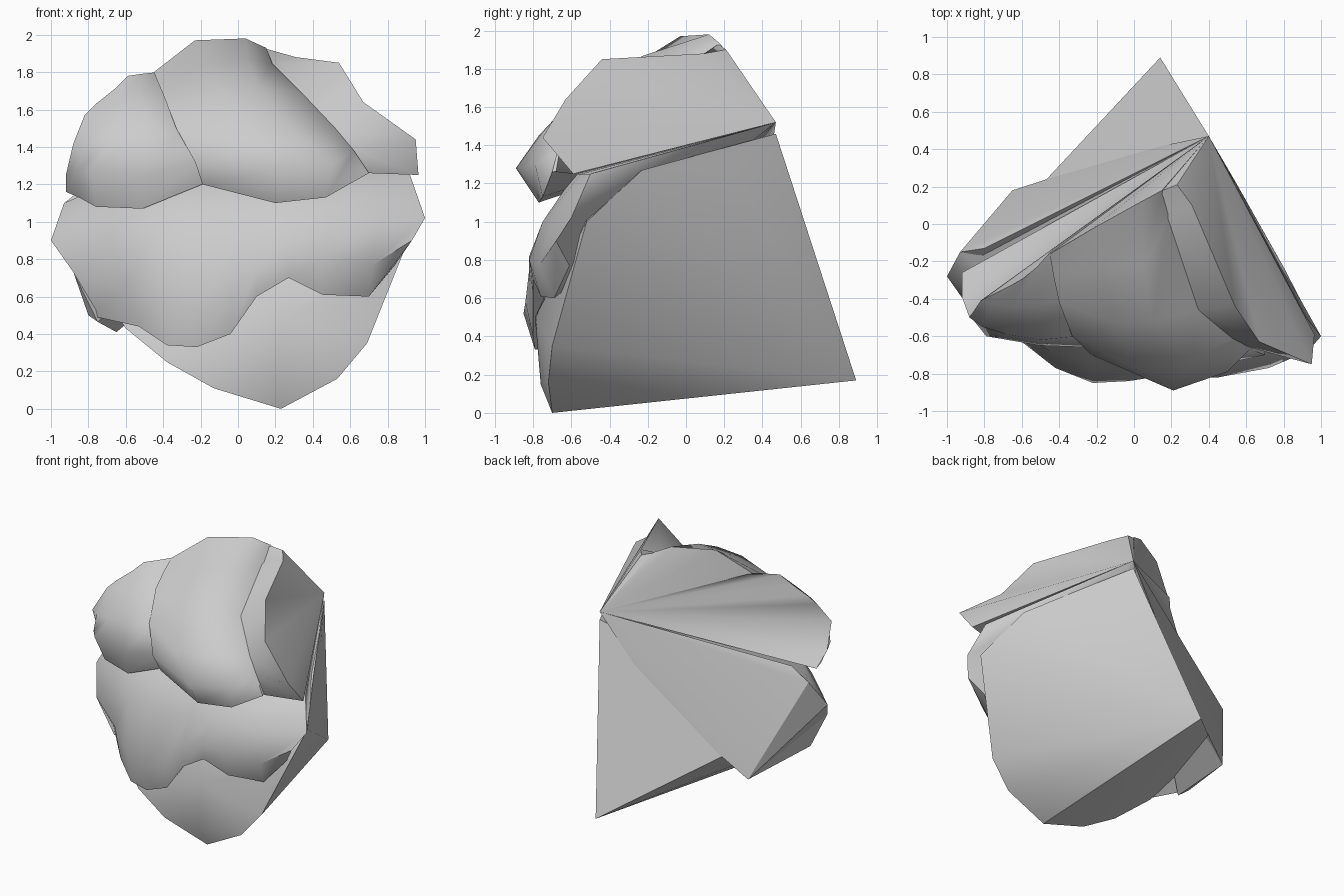
import bpy, bmesh, math

stone = bpy.data.materials.new("light grey stone")
stone.diffuse_color = (0.604, 0.604, 0.604, 1)

BACK = (0.4, 0.47, 1.52)      # upper back point where the lobes meet
FOOT = (0.14, 0.89, 0.17)     # low back point of the base


def finish(name, bm, angle):
    bmesh.ops.recalc_face_normals(bm, faces=bm.faces)
    me = bpy.data.meshes.new(name)
    bm.to_mesh(me)
    bm.free()
    me.materials.append(stone)
    ob = bpy.data.objects.new(name, me)
    bpy.context.collection.objects.link(ob)
    bpy.ops.object.select_all(action='DESELECT')
    ob.select_set(True)
    bpy.context.view_layer.objects.active = ob
    bpy.ops.object.shade_smooth_by_angle(angle=math.radians(angle))


def hull(name, pts, angle=30):
    """Convex lump around a few corner points."""
    bm = bmesh.new()
    for p in pts:
        bm.verts.new(p)
    bmesh.ops.convex_hull(bm, input=bm.verts)
    loose = [v for v in bm.verts if not v.link_faces]
    bmesh.ops.delete(bm, geom=loose, context='VERTS')
    finish(name, bm, angle)


def lobe(name, rows, apex=BACK, angle=55):
    """Front skin lofted through rows, closed by a fan to the back point."""
    bm = bmesh.new()
    grid = [[bm.verts.new(p) for p in row] for row in rows]
    for a, b in zip(grid, grid[1:]):
        for i in range(len(a) - 1):
            bm.faces.new((a[i], a[i + 1], b[i + 1], b[i]))
    tip = bm.verts.new(apex)
    for e in [e for e in bm.edges if e.is_boundary]:
        bm.faces.new((*e.verts, tip))
    finish(name, bm, angle)


# Base lump: rounded front, tapering to the two back points
hull("base_lump", [
    FOOT, (0.4, 0.47, 1.46),
    (0.23, -0.70, 0.0), (0.20, -0.76, 0.15), (0.53, -0.72, 0.16), (0.69, -0.70, 0.35),
    (0.83, -0.60, 0.72), (0.95, -0.52, 1.0), (0.80, -0.23, 1.27), (0.54, 0.23, 1.29),
    (-0.13, -0.70, 0.11), (-0.38, -0.66, 0.25), (-0.60, -0.55, 0.43),
    (-0.85, -0.17, 0.80), (0.25, -0.79, 0.5), (0.0, -0.5, 1.15)])

# Middle band across the front
lobe("middle_band", [
    [(-0.80, -0.36, 0.50), (-0.53, -0.66, 0.44), (-0.38, -0.75, 0.34), (-0.22, -0.79, 0.33),
     (-0.04, -0.80, 0.40), (0.10, -0.80, 0.60), (0.27, -0.80, 0.70), (0.45, -0.76, 0.61),
     (0.70, -0.69, 0.60), (0.84, -0.61, 0.77)],
    [(-0.88, -0.45, 0.73), (-0.60, -0.63, 0.65), (-0.42, -0.77, 0.60), (-0.22, -0.85, 0.52),
     (-0.03, -0.84, 0.58), (0.10, -0.82, 0.75), (0.27, -0.82, 0.82), (0.45, -0.82, 0.80),
     (0.72, -0.77, 0.77), (0.93, -0.68, 0.90)],
    [(-1.00, -0.28, 0.90), (-0.68, -0.55, 0.95), (-0.45, -0.68, 0.95), (-0.22, -0.74, 0.95),
     (0.00, -0.74, 0.95), (0.12, -0.74, 1.00), (0.30, -0.75, 1.00), (0.47, -0.75, 1.00),
     (0.75, -0.70, 1.00), (1.00, -0.60, 1.02)],
    [(-0.93, -0.15, 1.10), (-0.70, -0.35, 1.20), (-0.45, -0.50, 1.22), (-0.22, -0.55, 1.22),
     (0.00, -0.58, 1.22), (0.15, -0.58, 1.25), (0.30, -0.58, 1.25), (0.45, -0.58, 1.25),
     (0.75, -0.55, 1.25), (0.92, -0.50, 1.25)]])

# Wedges that fill the left end of the band towards the back
HEEL = (-0.65, 0.18, 0.41)
hull("band_upper_wedge", [
    (-0.93, -0.15, 1.10), (-1.00, -0.28, 0.90), (-0.88, -0.45, 0.73),
    (-0.80, -0.13, 1.20), HEEL, (-0.03, 0.38, 0.92), BACK])
hull("band_lower_wedge", [
    (-0.88, -0.45, 0.73), (-0.80, -0.36, 0.50), (-0.75, -0.42, 0.465), HEEL, BACK])

# Upper left lobe
lobe("upper_left_lobe", [
    [(-0.92, -0.26, 1.16), (-0.85, -0.42, 1.13), (-0.76, -0.52, 1.08), (-0.51, -0.60, 1.07),
     (-0.19, -0.60, 1.20)],
    [(-0.92, -0.39, 1.25), (-0.87, -0.50, 1.26), (-0.79, -0.60, 1.27), (-0.50, -0.65, 1.25),
     (-0.22, -0.66, 1.32)],
    [(-0.88, -0.50, 1.42), (-0.81, -0.55, 1.42), (-0.68, -0.59, 1.44), (-0.50, -0.62, 1.47),
     (-0.30, -0.60, 1.49)],
    [(-0.82, -0.41, 1.57), (-0.76, -0.43, 1.59), (-0.65, -0.44, 1.63), (-0.52, -0.44, 1.66),
     (-0.38, -0.40, 1.68)],
    [(-0.76, -0.38, 1.63), (-0.66, -0.33, 1.71), (-0.59, -0.29, 1.78), (-0.52, -0.23, 1.79),
     (-0.43, -0.13, 1.80)]])

# Upper middle lobe with the peak
lobe("upper_middle_lobe", [
    [(-0.19, -0.66, 1.20), (0.20, -0.77, 1.10), (0.47, -0.75, 1.13), (0.70, -0.70, 1.26)],
    [(-0.23, -0.70, 1.32), (0.21, -0.89, 1.28), (0.50, -0.79, 1.30), (0.62, -0.67, 1.38)],
    [(-0.33, -0.60, 1.50), (0.00, -0.77, 1.45), (0.30, -0.74, 1.48), (0.52, -0.61, 1.50)],
    [(-0.40, -0.42, 1.68), (-0.10, -0.53, 1.70), (0.10, -0.52, 1.72), (0.34, -0.46, 1.69)],
    [(-0.43, -0.28, 1.75), (-0.17, -0.24, 1.84), (0.05, -0.22, 1.87), (0.18, 0.02, 1.85)],
    [(-0.45, -0.16, 1.80), (-0.23, -0.03, 1.97), (0.04, 0.12, 1.98), (0.15, 0.18, 1.93)]])

# Upper right lobe: front strip from the seam to the ridge, flat side behind
lobe("upper_right_lobe", [
    [(0.13, 0.17, 1.93), (0.17, 0.05, 1.85), (0.34, -0.46, 1.68), (0.52, -0.61, 1.49),
     (0.62, -0.66, 1.38), (0.70, -0.68, 1.26)],
    [(0.23, 0.21, 1.90), (0.31, 0.10, 1.88), (0.54, -0.44, 1.85), (0.67, -0.63, 1.64),
     (0.95, -0.75, 1.44), (0.965, -0.59, 1.25)]])
